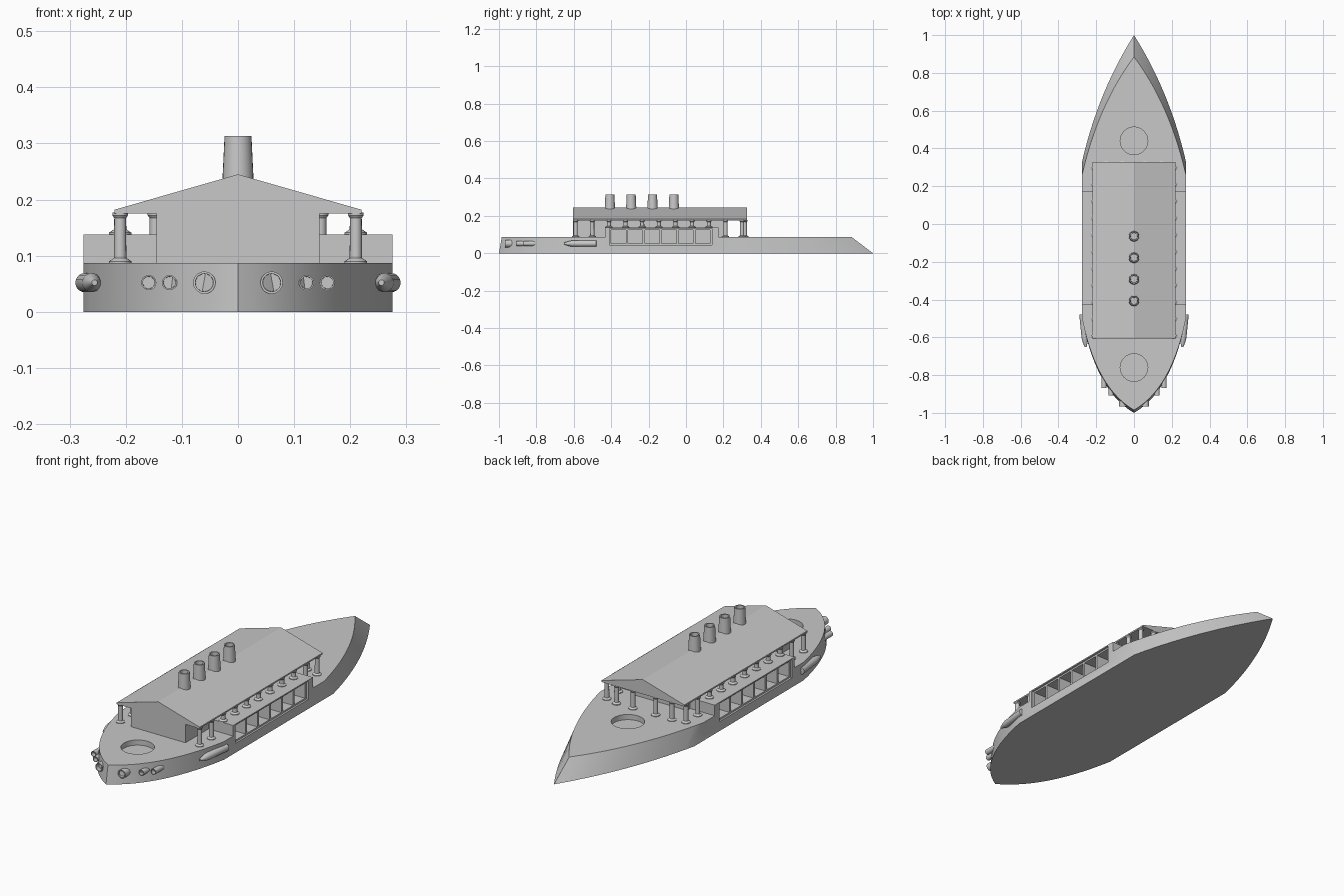
import bpy, bmesh, math
from mathutils import Vector, Matrix

if "Cube" in bpy.data.objects:
    bpy.data.objects.remove(bpy.data.objects["Cube"])

grey = bpy.data.materials.new("light grey")
grey.use_nodes = True
grey.diffuse_color = (0.58, 0.58, 0.58, 1)
grey.node_tree.nodes["Principled BSDF"].inputs["Base Color"].default_value = (0.58, 0.58, 0.58, 1)


def finish(name, bm, smooth=False):
    bmesh.ops.recalc_face_normals(bm, faces=bm.faces)
    mesh = bpy.data.meshes.new(name)
    bm.to_mesh(mesh)
    bm.free()
    mesh.materials.append(grey)
    ob = bpy.data.objects.new(name, mesh)
    bpy.context.collection.objects.link(ob)
    if smooth:
        shade(ob)
    return ob


def activate(ob):
    bpy.ops.object.select_all(action='DESELECT')
    ob.select_set(True)
    bpy.context.view_layer.objects.active = ob


def shade(ob):
    activate(ob)
    bpy.ops.object.shade_smooth_by_angle(angle=math.radians(30))


def loft(name, rings, smooth=False):
    """Join equal-sized point rings and cap both ends."""
    bm = bmesh.new()
    loops = [[bm.verts.new(p) for p in ring] for ring in rings]
    n = len(loops[0])
    for a, b in zip(loops, loops[1:]):
        for i in range(n):
            j = (i + 1) % n
            bm.faces.new((a[i], a[j], b[j], b[i]))
    bm.faces.new(loops[0])
    bm.faces.new(loops[-1])
    return finish(name, bm, smooth)


def lathe(name, profile, base, axis=(0, 0, 1), sides=20):
    """Spin (radius, height) points around an axis starting at base."""
    turn = Vector(axis).to_track_quat('Z', 'Y')
    rings = []
    for r, h in profile:
        rings.append([Vector(base) + turn @ Vector((
            r * math.cos(math.tau * i / sides), r * math.sin(math.tau * i / sides), h))
            for i in range(sides)])
    return loft(name, rings, True)


def boxes(name, ranges):
    bm = bmesh.new()
    for x, y, z in ranges:
        size = Matrix.Diagonal((x[1] - x[0], y[1] - y[0], z[1] - z[0], 1))
        centre = Vector((sum(x) / 2, sum(y) / 2, sum(z) / 2))
        bmesh.ops.create_cube(bm, size=1, matrix=Matrix.Translation(centre) @ size)
    return finish(name, bm)


def cut(target, cutter):
    mod = target.modifiers.new("cut", 'BOOLEAN')
    mod.operation = 'DIFFERENCE'
    mod.solver = 'EXACT'
    mod.object = cutter
    activate(target)
    bpy.ops.object.modifier_apply(modifier=mod.name)


def bezier(a, b, c, n=14):
    a, b, c = Vector(a), Vector(b), Vector(c)
    return [a * (1 - t) ** 2 + b * 2 * t * (1 - t) + c * t * t
            for t in (i / n for i in range(n + 1))]


def outline(front, rear, shoulder, z):
    side = bezier((0, front), (0.2, front + 0.115), (0.275, -0.5))
    side += bezier((0.275, shoulder), (0.19, shoulder + 0.37), (0, rear))
    other = [Vector((-p.x, p.y)) for p in side[-2:0:-1]]
    return [(p.x, p.y, z) for p in side + other]


# Hull with a raked rear end
DECK = 0.087
hull = loft("hull", [outline(-1, 1, 0.33, 0), outline(-0.985, 0.885, 0.26, DECK)])

# Raised side galleries
galleries = [boxes(f"{side}_gallery", [(sorted((s * 0.14, s * 0.275)), (-0.43, 0.175), (DECK, 0.138))])
             for side, s in (("left", 1), ("right", -1))]

# Gallery openings: shallow frame, then six deep bays per side
frames, bays = [], []
for s in (1, -1):
    frames.append((sorted((s * 0.266, s * 0.3)), (-0.41, 0.14), (0.045, 0.132)))
    for i in range(6):
        y = -0.4 + i * 0.09
        bays.append((sorted((s * 0.17, s * 0.31)), (y, y + 0.078), (0.053, 0.124)))
cutters = [boxes("frame_cutter", frames), boxes("bay_cutter", bays)]
for target in [hull] + galleries:
    for cutter in cutters:
        cut(target, cutter)

# Round deck wells
for y in (-0.76, 0.44):
    well = lathe("well_cutter", [(0.073, 0), (0.073, 0.1)], (0, y, DECK - 0.025), sides=40)
    cut(hull, well)
    cutters.append(well)
for cutter in cutters:
    bpy.data.objects.remove(cutter)
shade(hull)

# Deckhouse and pitched roof
boxes("deckhouse", [((-0.145, 0.145), (-0.605, 0.2), (DECK - 0.005, 0.18))])
gable = [(-0.22, 0.175), (0.22, 0.175), (0.22, 0.182), (0, 0.245), (-0.22, 0.182)]
loft("roof", [[(x, y, z) for x, z in gable] for y in (-0.605, 0.327)])


# Columns with flared feet and small capitals
def column(name, x, y, foot):
    top = 0.177
    lathe(name, [(0.02, foot - 0.002), (0.02, foot + 0.003), (0.011, foot + 0.009),
                 (0.0105, top - 0.01), (0.014, top - 0.005), (0.014, top)], (x, y, 0), sides=16)


for s, side in ((1, "left"), (-1, "right")):
    for i in range(11):
        y = -0.59 + i * 0.089
        column(f"{side}_column", s * 0.21, y, 0.138 if -0.43 < y < 0.175 else DECK)
    for x in (0.06, 0.147):
        column(f"{side}_rear_column", s * x, 0.315, DECK)

# Hollow tapered funnels along the ridge
for i in range(4):
    lathe("funnel", [(0.028, 0), (0.024, 0.083), (0.018, 0.083), (0.017, 0.03)],
          (0, -0.407 + i * 0.114, 0.23), sides=24)

# Forward-facing open tubes and tapered side pods
for s, side in ((1, "left"), (-1, "right")):
    for x, tip, r in ((0.06, -0.967, 0.02), (0.122, -0.907, 0.0135), (0.159, -0.868, 0.0135)):
        lathe(f"{side}_front_tube", [(r, 0), (r, 0.1), (r * 0.8, 0.1), (r * 0.78, 0.08)],
              (s * x, tip + 0.1, 0.052), (0, -1, 0))
    lathe(f"{side}_side_pod", [(0.011, 0), (0.017, 0.001), (0.017, 0.125), (0.014, 0.145), (0.005, 0.175)],
          (s * 0.273, -0.478, 0.052), (s * -0.1, -1, 0))
